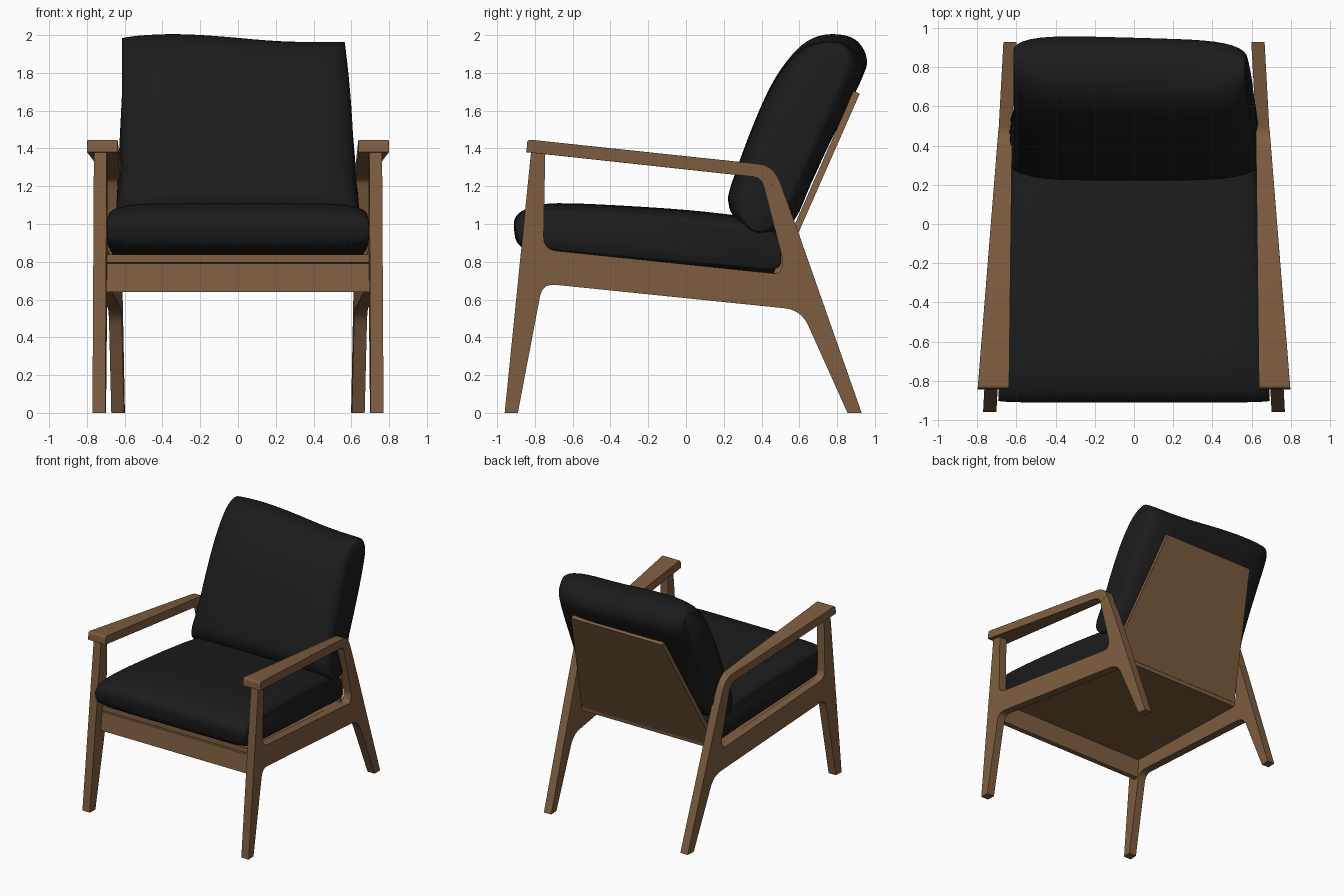
import bpy, bmesh, math
from mathutils import Vector

if "Cube" in bpy.data.objects:
    bpy.data.objects.remove(bpy.data.objects["Cube"])


def material(name, col):
    m = bpy.data.materials.new(name)
    m.diffuse_color = (*col, 1)
    m.use_nodes = True
    m.node_tree.nodes["Principled BSDF"].inputs["Base Color"].default_value = m.diffuse_color
    return m


WOOD = material("walnut wood", (0.21, 0.112, 0.052))
FABRIC = material("black fabric", (0.0115, 0.0115, 0.0115))


def finish(name, bm, mat, angle=35):
    bmesh.ops.recalc_face_normals(bm, faces=bm.faces)
    me = bpy.data.meshes.new(name)
    bm.to_mesh(me)
    bm.free()
    me.materials.append(mat)
    ob = bpy.data.objects.new(name, me)
    bpy.context.collection.objects.link(ob)
    bpy.ops.object.select_all(action='DESELECT')
    ob.select_set(True)
    bpy.context.view_layer.objects.active = ob
    bpy.ops.object.shade_smooth_by_angle(angle=math.radians(angle))
    return ob


def rounded(pts, n=6):
    """Side outline from (y, z, corner radius) points."""
    out = []
    for i, (y, z, r) in enumerate(pts):
        p = Vector((y, z))
        if r == 0:
            out.append(p)
            continue
        a = (Vector(pts[i - 1][:2]) - p).normalized() * r + p
        b = (Vector(pts[(i + 1) % len(pts)][:2]) - p).normalized() * r + p
        for k in range(n + 1):
            t = k / n
            out.append(a * (1 - t) ** 2 + p * 2 * t * (1 - t) + b * t * t)
    return out


def board(name, loops, lo, hi, mirror=False, bevel=0):
    """Fill side outlines (with holes) and extrude from x = lo(y, z) to hi(y, z)."""
    bm = bmesh.new()
    for loop in loops:
        vs = [bm.verts.new((0, p[0], p[1])) for p in rounded(loop)]
        for i, v in enumerate(vs):
            bm.edges.new((vs[i - 1], v))
    bmesh.ops.triangle_fill(bm, use_beauty=True, edges=bm.edges[:], normal=(1, 0, 0))
    ext = bmesh.ops.extrude_face_region(bm, geom=bm.faces[:])
    top = {g for g in ext["geom"] if isinstance(g, bmesh.types.BMVert)}
    for v in bm.verts:
        v.co.x = (hi if v in top else lo)(v.co.y, v.co.z)
    ob = finish(name, bm, WOOD)
    if bevel:
        m = ob.modifiers.new("soft edges", 'BEVEL')
        m.width, m.segments, m.limit_method = bevel, 2, 'ANGLE'
        m.angle_limit = math.radians(50)
    if mirror:
        ob.modifiers.new("other side", 'MIRROR')
    return ob


# The side frames converge slightly towards the back
def frame_x(y):
    return 0.735 - 0.055 * (y + 0.93)


def arm_half(y):
    return 0.08 - 0.034 * (y + 0.83)


# Side frames: legs, rail and arm support in one outline with an opening
outer = [(-0.96, 0, 0), (-0.89, 0, 0), (-0.76, 0.685, 0.07), (0.61, 0.545, 0.09),
         (0.855, 0, 0), (0.93, 0, 0), (0.595, 0.955, 0.03), (0.47, 1.298, 0.08),
         (-0.815, 1.435, 0)]
hole = [(-0.745, 1.38, 0), (-0.755, 0.865, 0.07), (0.495, 0.735, 0.03),
        (0.515, 0.80, 0.03), (0.40, 1.245, 0.05)]
board("side_frames", [outer, hole], lambda y, z: frame_x(y) - 0.034,
      lambda y, z: frame_x(y) + 0.034, mirror=True)

# Armrests: wide at the front, running into the back legs
arm = [(-0.845, 1.38, 0), (-0.84, 1.448, 0.02), (0.462, 1.31, 0.08), (0.495, 1.22, 0),
       (0.410, 1.20, 0), (0.393, 1.246, 0.03)]
board("armrests", [arm], lambda y, z: frame_x(y) - 0.012 * (0.5 - y) / 1.33 - arm_half(y),
      lambda y, z: frame_x(y) - 0.012 * (0.5 - y) / 1.33 + arm_half(y),
      mirror=True, bevel=0.01)


def inner(y, z=0):
    return frame_x(y) - 0.03


# Front rail, seat board and tapered back board
rail = [(-0.825, 0.64, 0), (-0.782, 0.64, 0), (-0.765, 0.79, 0), (-0.808, 0.79, 0)]
board("front_rail", [rail], lambda y, z: -inner(y), lambda y, z: inner(y))
seat = [(-0.80, 0.797, 0), (0.49, 0.700, 0), (0.495, 0.738, 0), (-0.80, 0.838, 0)]
board("seat_board", [seat], lambda y, z: -inner(y), lambda y, z: inner(y))


def back_half(y, z):
    return 0.42 + (1.70 - z) * 0.205


back = [(0.92, 1.69, 0), (0.887, 1.705, 0), (0.46, 0.735, 0), (0.497, 0.73, 0)]
board("back_board", [back], lambda y, z: -back_half(y, z), back_half)


def smooth_loop(pts, n=4):
    """Closed Catmull-Rom curve through the points."""
    out, c = [], len(pts)
    P = [Vector(p) for p in pts]
    for i in range(c):
        a, b, d, e = P[i - 1], P[i], P[(i + 1) % c], P[(i + 2) % c]
        for k in range(n):
            t = k / n
            out.append(0.5 * (2 * b + (d - a) * t + (2 * a - 5 * b + 4 * d - e) * t * t
                              + (3 * b - a - 3 * d + e) * t ** 3))
    return out


def cushion(name, pts, centre, axis, edge, power, shape):
    """Loft a side outline across x, thinning it towards both ends."""
    c, d = Vector(centre), Vector(axis).normalized()
    nrm = Vector((-d.y, d.x))
    bm = bmesh.new()
    rings = []
    loop = smooth_loop(pts)
    for i in range(25):
        t = math.sin((i / 12 - 1) * math.pi / 2)
        full = math.sqrt(max(0, 1 - abs(t) ** power))
        s, su = edge + (1 - edge) * full, 0.985 + 0.015 * full
        ring = []
        for p in loop:
            q = c + d * ((p - c).dot(d) * su) + nrm * ((p - c).dot(nrm) * s)
            ring.append(bm.verts.new(shape(t, q.x, q.y)))
        rings.append(ring)
    for a, b in zip(rings, rings[1:]):
        for k in range(len(a)):
            bm.faces.new((a[k - 1], a[k], b[k], b[k - 1]))
    bm.faces.new(rings[0])
    bm.faces.new(rings[-1])
    finish(name, bm, FABRIC, 50)


# Seat cushion, following the taper of the frame
cushion("seat_cushion",
        [(-0.91, 0.97), (-0.90, 1.04), (-0.83, 1.085), (-0.68, 1.11), (-0.3, 1.095),
         (0.1, 1.065), (0.4, 1.02), (0.495, 0.95), (0.51, 0.83), (0.47, 0.738),
         (0.2, 0.758), (-0.3, 0.80), (-0.75, 0.845), (-0.88, 0.885)],
        (-0.2, 0.89), (1, -0.09), 0.65, 7,
        lambda t, y, z: (t * (frame_x(y) - 0.04), y, z))


# Back cushion, a little lopsided along the top
def back_shape(t, y, z):
    up = max(0, (z - 1.2) / 0.8)
    x = t * (0.65 - 0.035 * min(1, max(0, (z - 1.0) / 0.25)))
    if t > 0:
        x *= 1 - 0.08 * up * up
    dip = 0.033 + 0.02 * math.sin(t * 2.6)
    return (x, y - 0.025 * t * up * up, z - dip * up)


cushion("back_cushion",
        [(0.225, 1.11), (0.24, 1.21), (0.365, 1.56), (0.47, 1.79), (0.585, 1.945),
         (0.69, 2.01), (0.81, 2.015), (0.90, 1.975), (0.95, 1.88), (0.92, 1.77),
         (0.77, 1.46), (0.66, 1.21), (0.58, 1.03), (0.48, 0.95), (0.36, 0.955),
         (0.26, 1.03)],
        (0.59, 1.495), (0.42, 0.95), 0.5, 5, back_shape)
